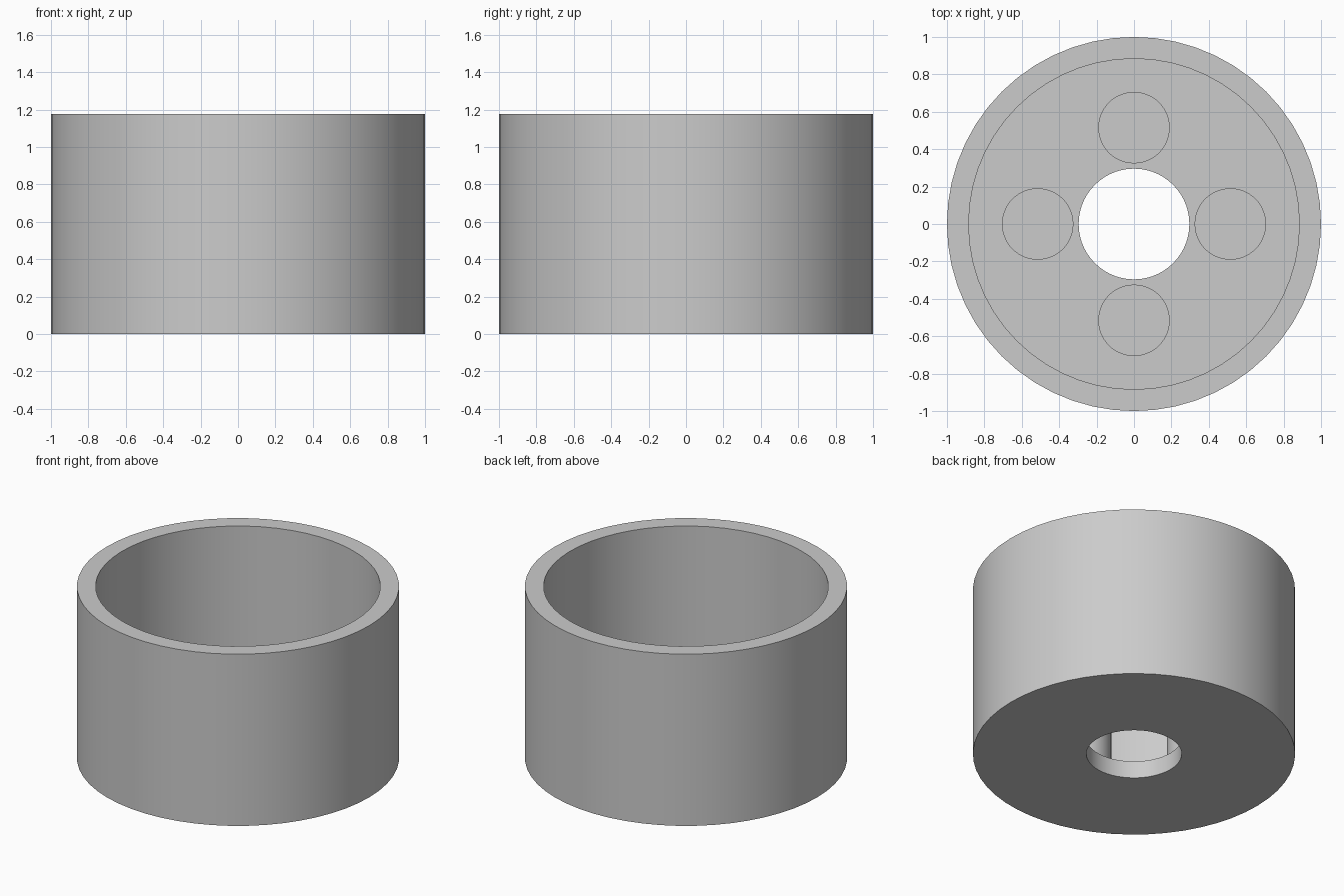
import bpy, bmesh, math
from mathutils import Vector

cube = bpy.data.objects.get("Cube")
if cube:
    bpy.data.objects.remove(cube, do_unlink=True)

SIDES = 56
HEIGHT, FLOOR, POST_TOP = 1.176, 0.118, 0.44
OUTER, INNER, HOLE = 1.0, 0.884, 0.296
POST_RADIUS, POST_OFFSET = 0.191, 0.515

grey = bpy.data.materials.new("light_grey")
grey.use_nodes = True
colour = (0.6, 0.6, 0.6, 1)
grey.diffuse_color = colour
grey.node_tree.nodes["Principled BSDF"].inputs["Base Color"].default_value = colour


def lathe(name, profile, closed, location=(0, 0, 0)):
    """Turn a radius/height profile around the z axis."""
    bm = bmesh.new()
    verts = [bm.verts.new((r, 0, z)) for r, z in profile]
    edges = [bm.edges.new(pair) for pair in zip(verts, verts[1:])]
    if closed:
        edges.append(bm.edges.new((verts[-1], verts[0])))
    bmesh.ops.spin(bm, geom=verts + edges, cent=(0, 0, 0), axis=(0, 0, 1),
                   angle=math.tau, steps=SIDES, use_merge=True)
    bmesh.ops.remove_doubles(bm, verts=bm.verts, dist=0.0001)
    if not closed:
        bmesh.ops.holes_fill(bm, edges=bm.edges, sides=0)
    bmesh.ops.recalc_face_normals(bm, faces=bm.faces)
    mesh = bpy.data.meshes.new(name)
    bm.to_mesh(mesh)
    bm.free()
    mesh.materials.append(grey)
    obj = bpy.data.objects.new(name, mesh)
    obj.location = location
    bpy.context.collection.objects.link(obj)
    bpy.ops.object.select_all(action="DESELECT")
    obj.select_set(True)
    bpy.context.view_layer.objects.active = obj
    bpy.ops.object.shade_smooth_by_angle(angle=math.radians(30))
    return obj


# Open cup with a round hole through its floor
lathe("cup_body", [(HOLE, 0), (OUTER, 0), (OUTER, HEIGHT),
                   (INNER, HEIGHT), (INNER, FLOOR), (HOLE, FLOOR)], True)

# Four round posts standing on the floor around the hole
for i, side in enumerate(("left", "back", "right", "front")):
    angle = i * math.pi / 2
    spot = Vector((math.cos(angle), math.sin(angle), 0)) * POST_OFFSET
    lathe(side + "_post", [(POST_RADIUS, FLOOR - 0.01), (POST_RADIUS, POST_TOP)],
          False, spot)
